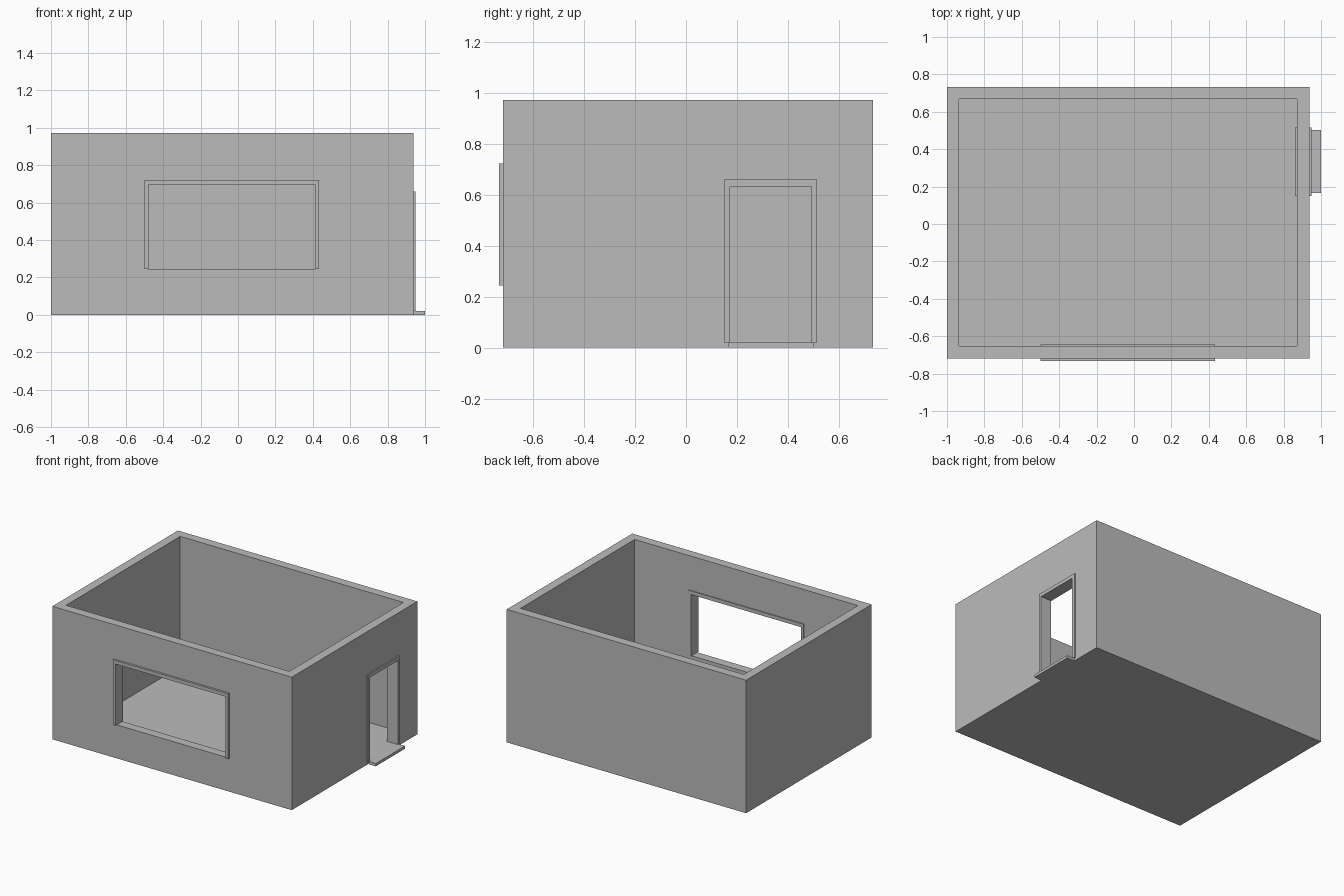
import bpy
import bmesh

if "Cube" in bpy.data.objects:
    bpy.data.objects.remove(bpy.data.objects["Cube"])

grey = bpy.data.materials.new("plain grey")
grey.diffuse_color = (0.5, 0.5, 0.5, 1)
grey.use_nodes = True
grey.node_tree.nodes["Principled BSDF"].inputs["Base Color"].default_value = grey.diffuse_color


def box(name, x, y, z):
    """Box from (min, max) pairs on each axis."""
    bm = bmesh.new()
    bmesh.ops.create_cube(bm, size=1)
    for v in bm.verts:
        v.co = [r[0] if c < 0 else r[1] for c, r in zip(v.co, (x, y, z))]
    return finish(name, bm)


def finish(name, bm):
    bmesh.ops.recalc_face_normals(bm, faces=bm.faces)
    mesh = bpy.data.meshes.new(name)
    bm.to_mesh(mesh)
    bm.free()
    mesh.materials.append(grey)
    obj = bpy.data.objects.new(name, mesh)
    bpy.context.collection.objects.link(obj)
    return obj


def cut(target, name, x, y, z):
    """Subtract a hidden box from the target."""
    cutter = box(name, x, y, z)
    cutter.hide_render = True
    cutter.hide_viewport = True
    mod = target.modifiers.new(name, 'BOOLEAN')
    mod.operation = 'DIFFERENCE'
    mod.solver = 'EXACT'
    mod.object = cutter


def trim(name, a, z, width, depth, along_x):
    """Three-sided surround: two jambs and a head, open at the bottom."""
    a0, a1 = a
    z0, z1 = z
    outline = [(a0, z0), (a0, z1), (a1, z1), (a1, z0), (a1 - width, z0),
               (a1 - width, z1 - width * 1.2), (a0 + width, z1 - width * 1.2), (a0 + width, z0)]
    bm = bmesh.new()
    rings = [[bm.verts.new((p, d, q) if along_x else (d, p, q)) for p, q in outline]
             for d in depth]
    bm.faces.new(rings[0])
    bm.faces.new(rings[1][::-1])
    n = len(outline)
    for i in range(n):
        j = (i + 1) % n
        bm.faces.new((rings[0][i], rings[0][j], rings[1][j], rings[1][i]))
    return finish(name, bm)


# Open-topped room shell with floor
walls = box("walls", (-1, 0.938), (-0.718, 0.733), (0, 0.973))
cut(walls, "room_cutter", (-0.935, 0.872), (-0.652, 0.667), (0.02, 1.2))

# Window and door openings
cut(walls, "window_cutter", (-0.489, 0.423), (-0.9, -0.5), (0.245, 0.709))
cut(walls, "door_cutter", (0.7, 1.1), (0.165, 0.503), (0.02, 0.647))

# Surrounds standing slightly proud of both wall faces
trim("window_frame", (-0.5, 0.433), (0.245, 0.722), 0.022, (-0.733, -0.645), True)
trim("door_frame", (0.15, 0.515), (0.02, 0.66), 0.022, (0.86, 0.948), False)

# Doorstep level with the floor
box("doorstep", (0.938, 1.0), (0.165, 0.503), (0, 0.02))
